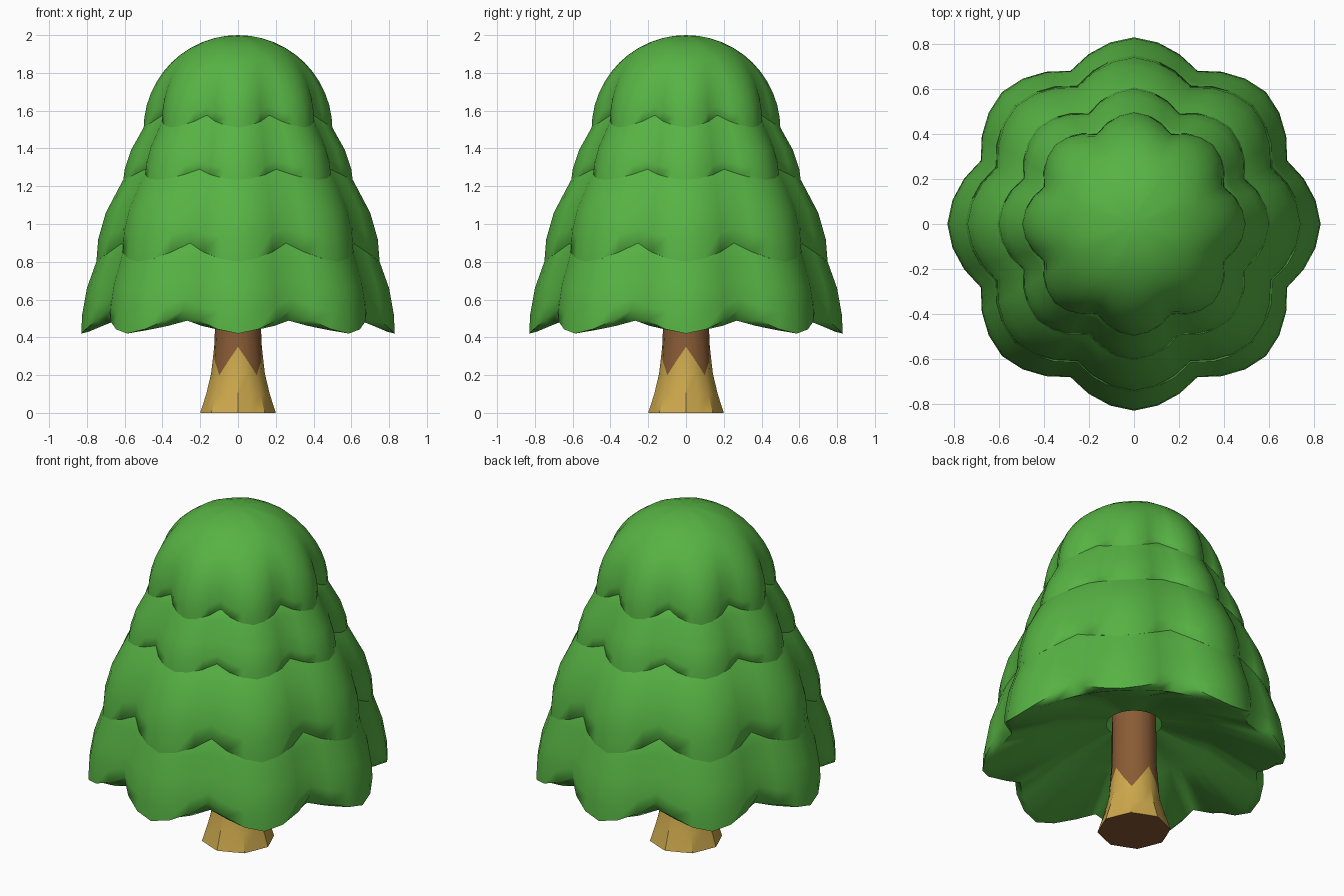
import bpy, bmesh, math

if "Cube" in bpy.data.objects:
    bpy.data.objects.remove(bpy.data.objects["Cube"], do_unlink=True)


def material(name, rgb):
    m = bpy.data.materials.new(name)
    m.use_nodes = True
    m.diffuse_color = (*rgb, 1)
    m.node_tree.nodes["Principled BSDF"].inputs["Base Color"].default_value = (*rgb, 1)
    return m


GREEN = material("leaf green", (0.095, 0.45, 0.057))
BROWN = material("bark brown", (0.25, 0.106, 0.036))
TAN = material("bare wood tan", (0.61, 0.395, 0.073))


def loft(name, rings, materials, angle, cap_start=False, paint=None):
    """Skin a stack of point rings; paint(row) gives the material index."""
    bm = bmesh.new()
    loops = [[bm.verts.new(p) for p in ring] for ring in rings]
    n = len(loops[0])
    for row, (a, b) in enumerate(zip(loops, loops[1:])):
        for i in range(n):
            j = (i + 1) % n
            f = bm.faces.new((a[i], a[j], b[j], b[i]))
            f.material_index = paint(row) if paint else 0
    if cap_start:
        bm.faces.new(loops[0][::-1])
    bmesh.ops.remove_doubles(bm, verts=bm.verts, dist=0.0005)
    mesh = bpy.data.meshes.new(name)
    bm.to_mesh(mesh)
    bm.free()
    for m in materials:
        mesh.materials.append(m)
    obj = bpy.data.objects.new(name, mesh)
    bpy.context.collection.objects.link(obj)
    bpy.ops.object.select_all(action="DESELECT")
    obj.select_set(True)
    bpy.context.view_layer.objects.active = obj
    bpy.ops.object.shade_smooth_by_angle(angle=math.radians(angle))
    return obj


SEGMENTS = 48


def lobed_ring(r, z, depth, rise):
    """Ring with eight rounded lobes; the valleys pull in and lift up."""
    pts = []
    for i in range(SEGMENTS):
        a = math.tau * i / SEGMENTS
        u = abs((i + 3) % 6 - 3) / 3      # 0 on a lobe, 1 in a valley
        v = u ** 1.6
        rr = r * (1 - depth * v)
        pts.append((rr * math.cos(a), rr * math.sin(a), z + rise * v))
    return pts


def foliage_tier(name, profile, depth, rise):
    """Skirt of leaves: hollow underside, thin lip, then the outer profile."""
    rim, low = profile[0]
    rings = [
        lobed_ring(0.15, low + 0.25, 0, 0),
        lobed_ring(rim * 0.55, low + 0.16, depth * 0.7, rise * 0.3),
        lobed_ring(rim * 0.95, low + 0.01, depth, rise * 0.45),
    ]
    last = len(profile) - 1
    for k, (r, z) in enumerate(profile):
        # lobes melt away towards the top of the tier
        rings.append(lobed_ring(r, z, depth * (r / rim) ** 2, rise * (1 - k / last) ** 2))
    return loft(name, rings, [GREEN], 60)


# Foliage, from the lowest skirt up to the dome
foliage_tier("lower_foliage", [(0.83, 0.42), (0.825, 0.52), (0.80, 0.66),
                               (0.75, 0.80), (0.717, 0.92), (0.6, 1.03)], 0.112, 0.13)
foliage_tier("middle_foliage", [(0.75, 0.80), (0.74, 0.92), (0.70, 1.06),
                                (0.61, 1.23), (0.527, 1.33), (0.45, 1.42)], 0.115, 0.10)
foliage_tier("upper_foliage", [(0.61, 1.21), (0.60, 1.29), (0.567, 1.39),
                               (0.50, 1.51), (0.47, 1.57), (0.35, 1.65)], 0.13, 0.075)
dome = [(0.5 * math.cos(a), 1.5 + 0.5 * math.sin(a))
        for a in (math.pi / 2 * k / 12 for k in range(13))]
foliage_tier("foliage_dome", dome, 0.135, 0.07)


# Trunk: flared, faceted tan foot with four zigzag peaks, brown bark above
def trunk_ring(radius, height, facet=0):
    """Sixteen points; facet pulls every other one in, giving eight flats."""
    pts = []
    for i in range(16):
        a = math.tau * i / 16
        peak = abs(i % 4 - 2) / 2         # 1 on the axes, 0 on diagonals
        z, r = height(peak), radius(peak) * (1 - facet * (i % 2))
        pts.append((r * math.cos(a), r * math.sin(a), z))
    return pts


trunk_rings = [
    trunk_ring(lambda p: 0.2, lambda p: 0, 0.07),
    trunk_ring(lambda p: 0.168, lambda p: 0.1, 0.05),
    trunk_ring(lambda p: 0.142, lambda p: 0.19 + 0.02 * p, 0.02),
    trunk_ring(lambda p: 0.14 - 0.014 * p, lambda p: 0.2 + 0.15 * p),
    trunk_ring(lambda p: 0.123, lambda p: 0.42),
    trunk_ring(lambda p: 0.12, lambda p: 0.95),
]
loft("trunk", trunk_rings, [BROWN, TAN], 30, cap_start=True,
     paint=lambda row: 1 if row < 3 else 0)
